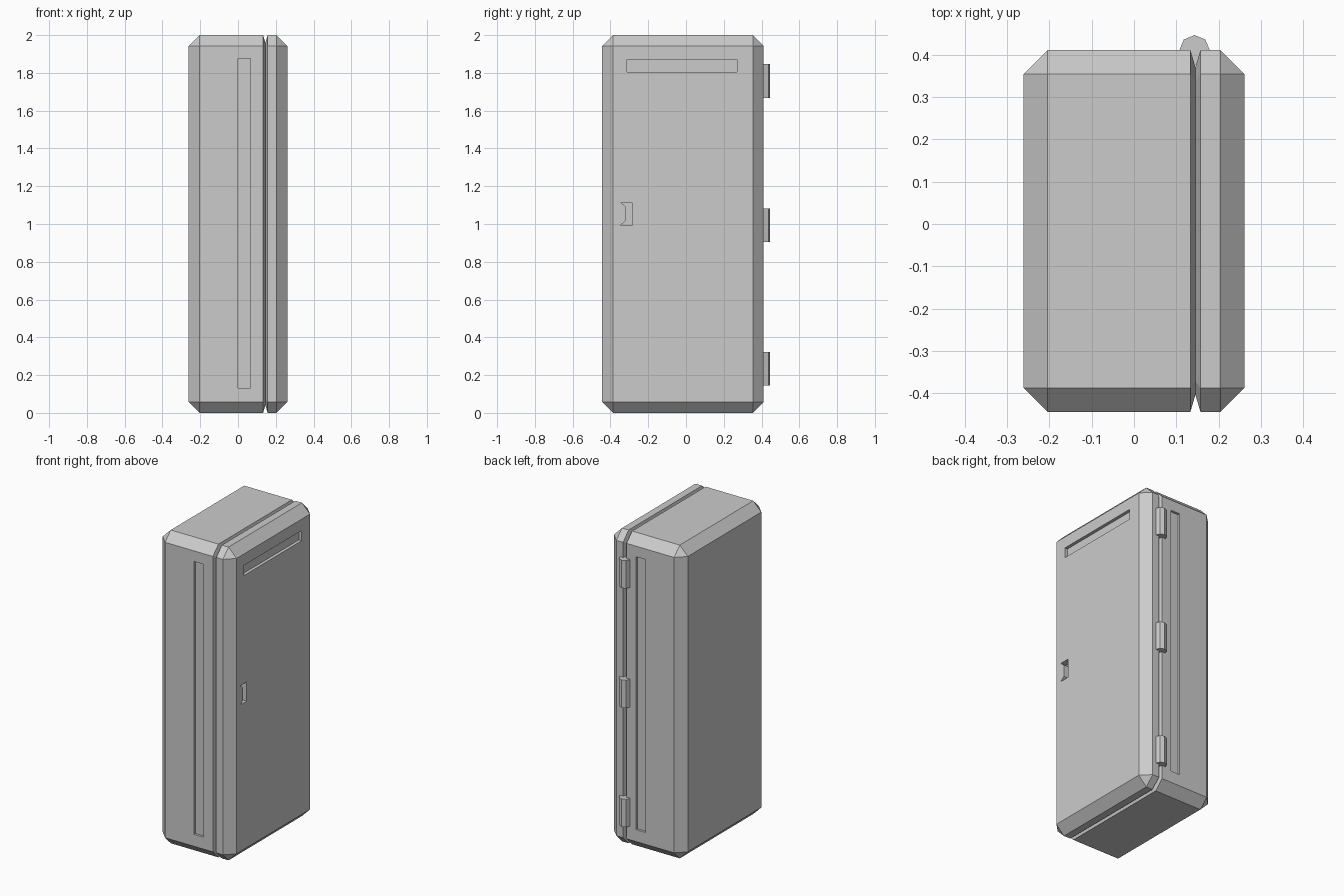
import bpy
import bmesh
import math

cube = bpy.data.objects.get("Cube")
if cube:
    bpy.data.objects.remove(cube, do_unlink=True)

# One flat grey for every part
grey = bpy.data.materials.new("light_grey")
grey.use_nodes = True
grey.diffuse_color = (0.6, 0.6, 0.6, 1)
grey.node_tree.nodes["Principled BSDF"].inputs["Base Color"].default_value = (0.6, 0.6, 0.6, 1)

Y0, Y1, Z0, Z1 = -0.444, 0.411, 0.0, 2.0   # cabinet extents
CH = 0.057                                 # edge chamfer
SEAM = 0.145                               # x of the seam between body and door


def make_object(name, bm):
    bmesh.ops.recalc_face_normals(bm, faces=bm.faces)
    mesh = bpy.data.meshes.new(name)
    bm.to_mesh(mesh)
    bm.free()
    mesh.materials.append(grey)
    obj = bpy.data.objects.new(name, mesh)
    bpy.context.collection.objects.link(obj)
    return obj


def ring(x, inset, chamfer):
    """Chamfered rectangle in the YZ plane."""
    a, b, c, d = Y0 + inset, Y1 - inset, Z0 + inset, Z1 - inset
    k = chamfer
    return [(x, a + k, c), (x, b - k, c), (x, b, c + k), (x, b, d - k),
            (x, b - k, d), (x, a + k, d), (x, a, d - k), (x, a, c + k)]


def loft(name, sections):
    """Join successive rings and cap both ends."""
    bm = bmesh.new()
    rings = [[bm.verts.new(p) for p in ring(*s)] for s in sections]
    for r0, r1 in zip(rings, rings[1:]):
        for i in range(8):
            j = (i + 1) % 8
            bm.faces.new((r0[i], r0[j], r1[j], r1[i]))
    bm.faces.new(rings[0])
    bm.faces.new(rings[-1])
    bmesh.ops.remove_doubles(bm, verts=bm.verts, dist=0.0001)
    return make_object(name, bm)


def prism(name, outline, offset):
    """Extrude a flat outline along an offset vector."""
    bm = bmesh.new()
    face = bm.faces.new([bm.verts.new(p) for p in outline])
    new = bmesh.ops.extrude_face_region(bm, geom=[face])["geom"]
    bmesh.ops.translate(bm, vec=offset,
                        verts=[v for v in new if isinstance(v, bmesh.types.BMVert)])
    return make_object(name, bm)


def carve(target, cutter):
    """Cut a recess and discard the cutter."""
    cutter.hide_render = True
    mod = target.modifiers.new("recess", "BOOLEAN")
    mod.operation = "DIFFERENCE"
    mod.solver = "EXACT"
    mod.object = cutter
    bpy.context.view_layer.objects.active = target
    bpy.ops.object.modifier_apply(modifier=mod.name)
    bpy.data.objects.remove(cutter, do_unlink=True)


# Body and door meet in a V-shaped groove
groove = (SEAM, 0.041, 0.033)
body = loft("cabinet_body", [(-0.261, CH, 0), (-0.204, 0, CH), (SEAM - 0.012, 0, CH), groove])
door = loft("door", [groove, (SEAM + 0.012, 0, CH), (0.204, 0, CH), (0.261, CH, 0)])

# Long upright recesses in the front and back of the body
for y, outward in ((Y0 + 0.015, -0.1), (Y1 - 0.015, 0.1)):
    outline = [(0, y, 0.133), (0.066, y, 0.133), (0.066, y, 1.875), (0, y, 1.875)]
    carve(body, prism("recess_cutter", outline, (0, outward, 0)))

# Horizontal slot near the top of the door
x = 0.261 - 0.02
slot = [(x, -0.312, 1.805), (x, 0.27, 1.805), (x, 0.27, 1.87), (x, -0.312, 1.87)]
carve(door, prism("slot_cutter", slot, (0.1, 0, 0)))

# Bracket-shaped finger pull that leaves a grip tab at its front edge
x = 0.261 - 0.04
pull = [(x, -0.348, 0.993), (x, -0.285, 0.993), (x, -0.285, 1.115), (x, -0.348, 1.115),
        (x, -0.32, 1.092), (x, -0.32, 1.016)]
carve(door, prism("pull_cutter", pull, (0.1, 0, 0)))

# Three eight-sided hinge barrels on the back seam
for name, z in (("lower", 0.233), ("middle", 0.993), ("upper", 1.757)):
    circle = [(SEAM - 0.002 + 0.036 * math.cos(i * math.pi / 4),
               0.41 + 0.036 * math.sin(i * math.pi / 4), z - 0.089) for i in range(8)]
    prism(name + "_hinge", circle, (0, 0, 0.178))
